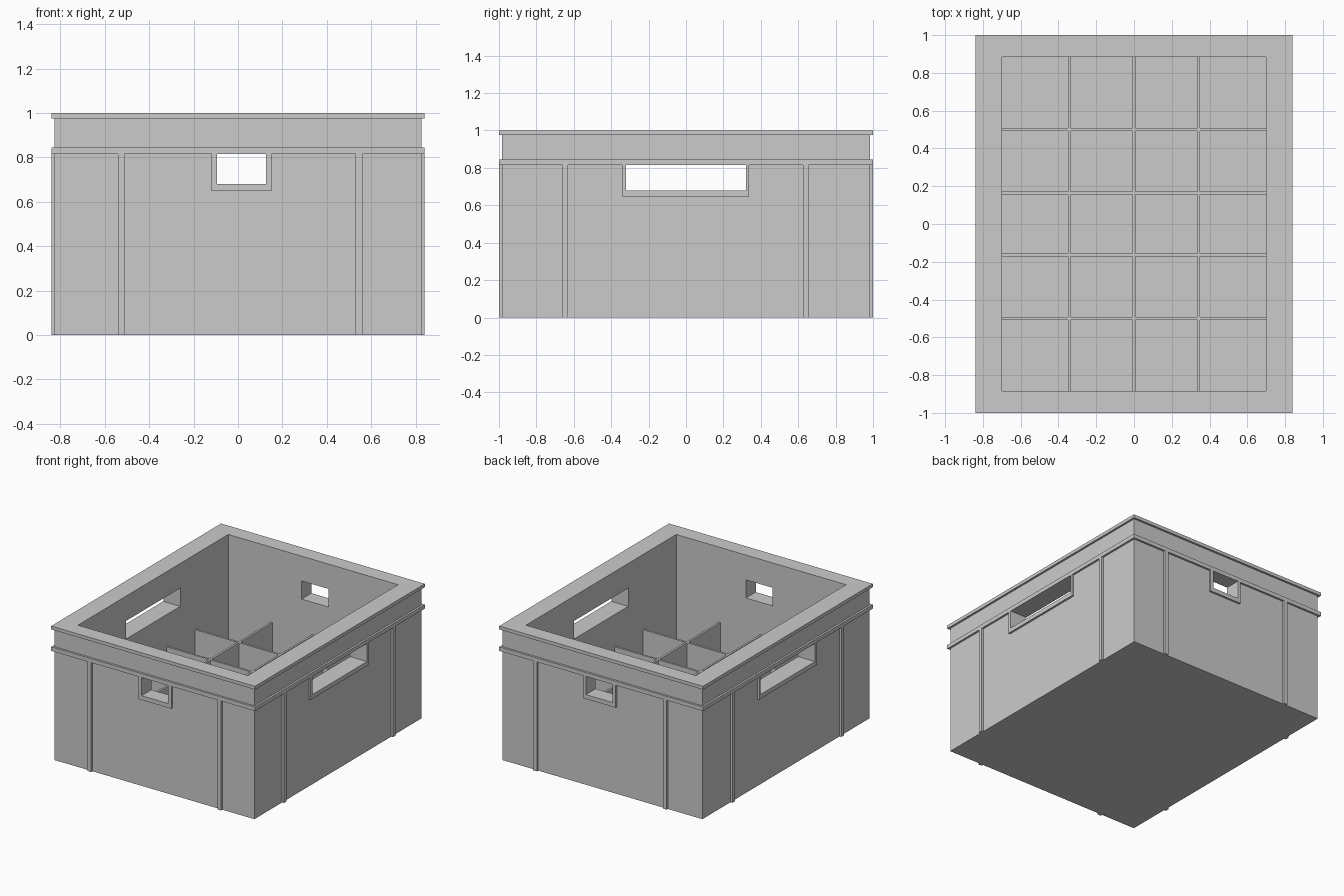
import bpy, bmesh

if "Cube" in bpy.data.objects:
    bpy.data.objects.remove(bpy.data.objects["Cube"])

def box(name, x, y, z, hide=False):
    """Box spanning the given (min, max) ranges."""
    bm = bmesh.new()
    bmesh.ops.create_cube(bm, size=1)
    for v in bm.verts:
        v.co = [r[0] if c < 0 else r[1] for c, r in zip(v.co, (x, y, z))]
    me = bpy.data.meshes.new(name)
    bm.to_mesh(me)
    bm.free()
    ob = bpy.data.objects.new(name, me)
    bpy.context.collection.objects.link(ob)
    ob.hide_render = hide
    return ob

def cut(ob, *ranges):
    """Subtract a box from an object and apply it."""
    c = box("cutter", *ranges, hide=True)
    m = ob.modifiers.new("cut", 'BOOLEAN')
    m.operation, m.solver, m.object = 'DIFFERENCE', 'EXACT', c
    bpy.context.view_layer.objects.active = ob
    bpy.ops.object.modifier_apply(modifier=m.name)
    bpy.data.objects.remove(c)

BX, BY = 0.825, 0.985      # body half size
OX, OY = 0.84, 1.0         # outer half size over ribs and bands
IX, IY = 0.70, 0.885       # cavity half size
FLOOR, BAND = 0.03, 0.815

# crate body with cavity and hand holes
body = box("crate_body", (-BX, BX), (-BY, BY), (0, 1))
cut(body, (-IX, IX), (-IY, IY), (FLOOR, 1.2))
cut(body, (-0.095, 0.125), (-1.2, 1.2), (0.68, BAND))
cut(body, (-1.2, 1.2), (-0.32, 0.32), (0.68, BAND))

# raised bands around the rim
for name, z in (("top_band", (0.975, 1.0)), ("lower_band", (BAND, 0.845))):
    band = box(name, (-OX, OX), (-OY, OY), z)
    hx, hy = (IX, IY) if name == "top_band" else (BX - 0.005, BY - 0.005)
    cut(band, (-hx, hx), (-hy, hy), (0, 2))

# ribs and U-shaped handle frames, repeated on opposite walls
for s in (-1, 1):
    yr = sorted((s * (BY - 0.005), s * OY))
    xr = sorted((s * (BX - 0.005), s * OX))
    for a in (-0.54, 0.53):
        box("end_rib", (a, a + 0.03), yr, (0, BAND))
    for a in (-0.66, 0.625):
        box("side_rib", xr, (a, a + 0.03), (0, BAND))
    frame = box("end_handle_frame", (-0.12, 0.15), yr, (0.648, BAND))
    cut(frame, (-0.095, 0.125), (-1.2, 1.2), (0.68, 1))
    frame = box("side_handle_frame", xr, (-0.343, 0.337), (0.648, BAND))
    cut(frame, (-1.2, 1.2), (-0.32, 0.32), (0.68, 1))

# bottle dividers
T, TOP = 0.0075, 0.44
for x in (-0.343, 0, 0.343):
    box("long_divider", (x - T, x + T), (-IY, IY), (FLOOR, TOP))
for y in (-0.5, -0.165, 0.165, 0.5):
    box("cross_divider", (-IX, IX), (y - T, y + T), (FLOOR, TOP))
